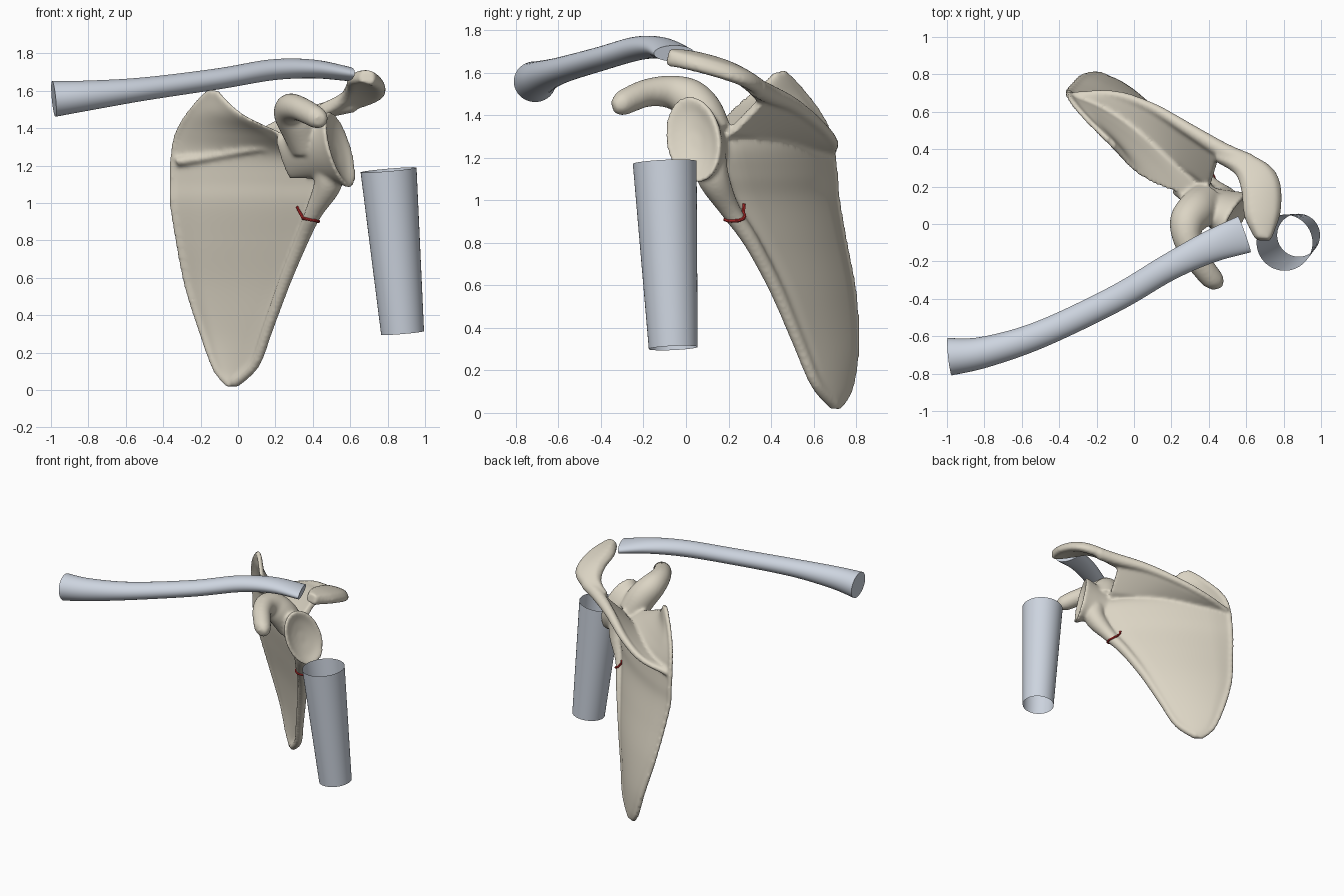
import bpy, bmesh, math
from mathutils import Vector

cube = bpy.data.objects.get("Cube")
if cube:
    bpy.data.objects.remove(cube)


def material(name, color):
    m = bpy.data.materials.new(name)
    m.use_nodes = True
    m.diffuse_color = color
    m.node_tree.nodes["Principled BSDF"].inputs["Base Color"].default_value = color
    return m


BONE = material("bone cream", (0.71, 0.66, 0.55, 1))
STEEL = material("pale blue grey", (0.61, 0.66, 0.74, 1))
RED = material("fracture red", (0.55, 0.03, 0.03, 1))


def spline(points, steps):
    """Catmull-Rom resampling of tuples of any length."""
    out, last = [], len(points) - 1
    for i in range(last):
        quad = [points[max(0, min(last, i + k))] for k in (-1, 0, 1, 2)]
        for s in range(steps):
            t = s / steps
            out.append(tuple(
                0.5 * (2 * b + (c - a) * t + (2 * a - 5 * b + 4 * c - d) * t * t
                       + (3 * b - a - 3 * c + d) * t ** 3) for a, b, c, d in zip(*quad)))
    return out + [tuple(points[-1])]


def tangent(path, i):
    return (path[min(i + 1, len(path) - 1)] - path[max(i - 1, 0)]).normalized()


def skin(bm, rings, caps=True):
    """Join equal rings of points into a surface."""
    loops = [[bm.verts.new(p) for p in ring] for ring in rings]
    n = len(loops[0])
    for a, b in zip(loops, loops[1:]):
        for k in range(n):
            bm.faces.new((a[k], a[(k + 1) % n], b[(k + 1) % n], b[k]))
    if caps:
        bm.faces.new(loops[0][::-1])
        bm.faces.new(loops[-1])


def tube(bm, stations, up=(0, 0, 1), axis=None, steps=5, sides=24, caps=True):
    """Stations are x, y, z, half size along up, half size across."""
    st = spline(stations, steps)
    path = [Vector(s[:3]) for s in st]
    rings = []
    for i, s in enumerate(st):
        t = Vector(axis).normalized() if axis else tangent(path, i)
        u = Vector(up)
        u = (u - t * u.dot(t)).normalized()
        w = t.cross(u)
        angles = [math.tau * k / sides for k in range(sides)]
        rings.append([path[i] + u * s[3] * math.cos(a) + w * s[4] * math.sin(a)
                      for a in angles])
    skin(bm, rings, caps)


def round_tube(bm, stations, **kw):
    tube(bm, [s + (s[3],) for s in stations], **kw)


def plate(bm, edge_a, edge_b, thick, bulge=(0, 0, 0), steps=6, cols=14):
    """Curved slab between two edge curves, with rounded rims."""
    a = [Vector(p) for p in spline(edge_a, steps)]
    b = [Vector(p) for p in spline(edge_b, steps)]
    mid = [(p + q) / 2 for p, q in zip(a, b)]
    rings = []
    for i, (p, q) in enumerate(zip(a, b)):
        n = (q - p).cross(tangent(mid, i)).normalized()
        front, back = [], []
        for k in range(cols + 1):
            t = k / cols
            arch = 4 * t * (1 - t)
            c = p.lerp(q, t) + Vector(bulge) * arch * (q - p).length
            h = n * thick / 2 * (0.35 + 0.65 * min(1, arch * 2))
            front.append(c + h)
            back.append(c - h)
        rings.append(front + back[::-1])
    skin(bm, rings)


def finish(name, bm, mat, angle=40):
    bmesh.ops.recalc_face_normals(bm, faces=bm.faces)
    mesh = bpy.data.meshes.new(name)
    bm.to_mesh(mesh)
    bm.free()
    ob = bpy.data.objects.new(name, mesh)
    bpy.context.collection.objects.link(ob)
    mesh.materials.append(mat)
    bpy.ops.object.select_all(action="DESELECT")
    ob.select_set(True)
    bpy.context.view_layer.objects.active = ob
    bpy.ops.object.shade_smooth_by_angle(angle=math.radians(angle))
    return ob


# Shoulder blade: thin triangular body
bm = bmesh.new()
medial = [(-.04, .71, .02), (-.12, .77, .11), (-.19, .80, .3), (-.27, .79, .55),
          (-.32, .745, .8), (-.35, .71, 1.0), (-.35, .70, 1.12), (-.345, .68, 1.27),
          (-.32, .64, 1.38), (-.26, .57, 1.48), (-.19, .50, 1.56), (-.14, .45, 1.605)]
lateral = [(0, .69, .02), (.09, .61, .12), (.16, .54, .3), (.25, .44, .55),
           (.34, .31, .8), (.41, .20, 1.0), (.45, .16, 1.12), (.45, .13, 1.25),
           (.26, .16, 1.36), (.05, .25, 1.46), (-.06, .36, 1.55), (-.11, .42, 1.605)]
plate(bm, medial, lateral, .034, bulge=(.03, .05, 0), cols=24)
round_tube(bm, [p + (.017,) for p in medial], up=(1, .5, 0), sides=12)

# Thick lateral border
round_tube(bm, [(-.02, .7, .035, .028), (.09, .61, .14, .028), (.16, .53, .33, .03),
                (.25, .425, .58, .034), (.34, .31, .8, .038), (.405, .21, .95, .047),
                (.48, .13, 1.1, .075), (.48, .11, 1.2, .08)], up=(1, -1, 0))

# Spine of the blade with a thickened crest
root = [(-.33, .64, 1.21), (-.1, .53, 1.25), (.1, .39, 1.28), (.25, .29, 1.29), (.40, .19, 1.30)]
crest = [(-.33, .70, 1.24), (-.1, .69, 1.28), (.1, .62, 1.36), (.3, .50, 1.45), (.46, .39, 1.51)]
plate(bm, root, crest, .045)
round_tube(bm, [(-.32, .69, 1.23, .02), (-.1, .69, 1.28, .024), (.1, .62, 1.36, .028),
                (.3, .50, 1.45, .036), (.48, .39, 1.50, .045), (.62, .33, 1.53, .045)])

# Acromion hooking forward over the socket
plate(bm, [(.46, .42, 1.48), (.68, .34, 1.53), (.775, .24, 1.57), (.785, .07, 1.62), (.73, -.09, 1.66)],
      [(.44, .33, 1.49), (.54, .27, 1.56), (.575, .17, 1.62), (.59, .04, 1.66), (.65, -.08, 1.68)],
      .075, bulge=(0, 0, .08))

# Neck and concave pear-shaped socket
tube(bm, [(.24, .2, 1.24, .12, .03), (.39, .12, 1.26, .14, .075), (.50, .06, 1.28, .19, .12),
          (.54, .035, 1.285, .215, .14), (.55, .03, 1.285, .20, .125),
          (.53, .04, 1.28, .14, .085), (.515, .045, 1.28, .05, .03)],
     up=(-.29, -.22, .93), axis=(.88, -.42, .2), steps=3, sides=32)

# Coracoid process
round_tube(bm, [(.38, .12, 1.30, .10), (.33, .07, 1.41, .105), (.285, .01, 1.48, .095),
                (.285, -.08, 1.51, .077), (.33, -.18, 1.505, .066), (.39, -.26, 1.475, .062),
                (.43, -.31, 1.45, .055), (.44, -.345, 1.44, .03)], up=(1, 0, 0))

# Fuse the bony parts into one smooth skin
blade = finish("shoulder_blade", bm, BONE)
fuse = blade.modifiers.new("fuse", "REMESH")
fuse.mode = "VOXEL"
fuse.voxel_size = 0.011
fuse.use_smooth_shade = True
relax = blade.modifiers.new("relax", "SMOOTH")
relax.factor = 0.5
relax.iterations = 10
for name in ("fuse", "relax"):
    bpy.ops.object.modifier_apply(modifier=name)
bpy.ops.object.shade_smooth()

# Collarbone: S-curved shaft, flattened at the outer end
bm = bmesh.new()
tube(bm, [(-.985, -.71, 1.557, .096, .1), (-.8, -.685, 1.575, .08, .083),
          (-.5, -.59, 1.61, .062, .072), (-.1, -.4, 1.665, .056, .07),
          (.18, -.235, 1.712, .056, .072), (.4, -.125, 1.717, .05, .085),
          (.59, -.055, 1.69, .038, .102)], steps=8, sides=40)
finish("collarbone", bm, STEEL)

# Upper arm shaft: open tapered sleeve
bm = bmesh.new()
round_tube(bm, [(.88, -.06, .305, .115), (.805, -.1, 1.177, .15)], up=(1, 0, 0),
           steps=1, sides=64, caps=False)
finish("upper_arm_shaft", bm, STEEL)

# Fracture line wrapped around the lateral border
bm = bmesh.new()
guide = [(.285, .24, .975), (.31, .22, .925), (.37, .18, .91), (.425, .17, .885),
         (.45, .22, .89), (.43, .27, .91), (.39, .28, .935), (.38, .29, .985)]
wrapped = []
for p in spline(guide, 4):
    hit, spot, normal, face = blade.closest_point_on_mesh(Vector(p))
    wrapped.append(tuple(spot + normal * .002) + (.008,))
round_tube(bm, wrapped, up=(.2, .1, 1), steps=2, sides=8)
finish("fracture_line", bm, RED)
